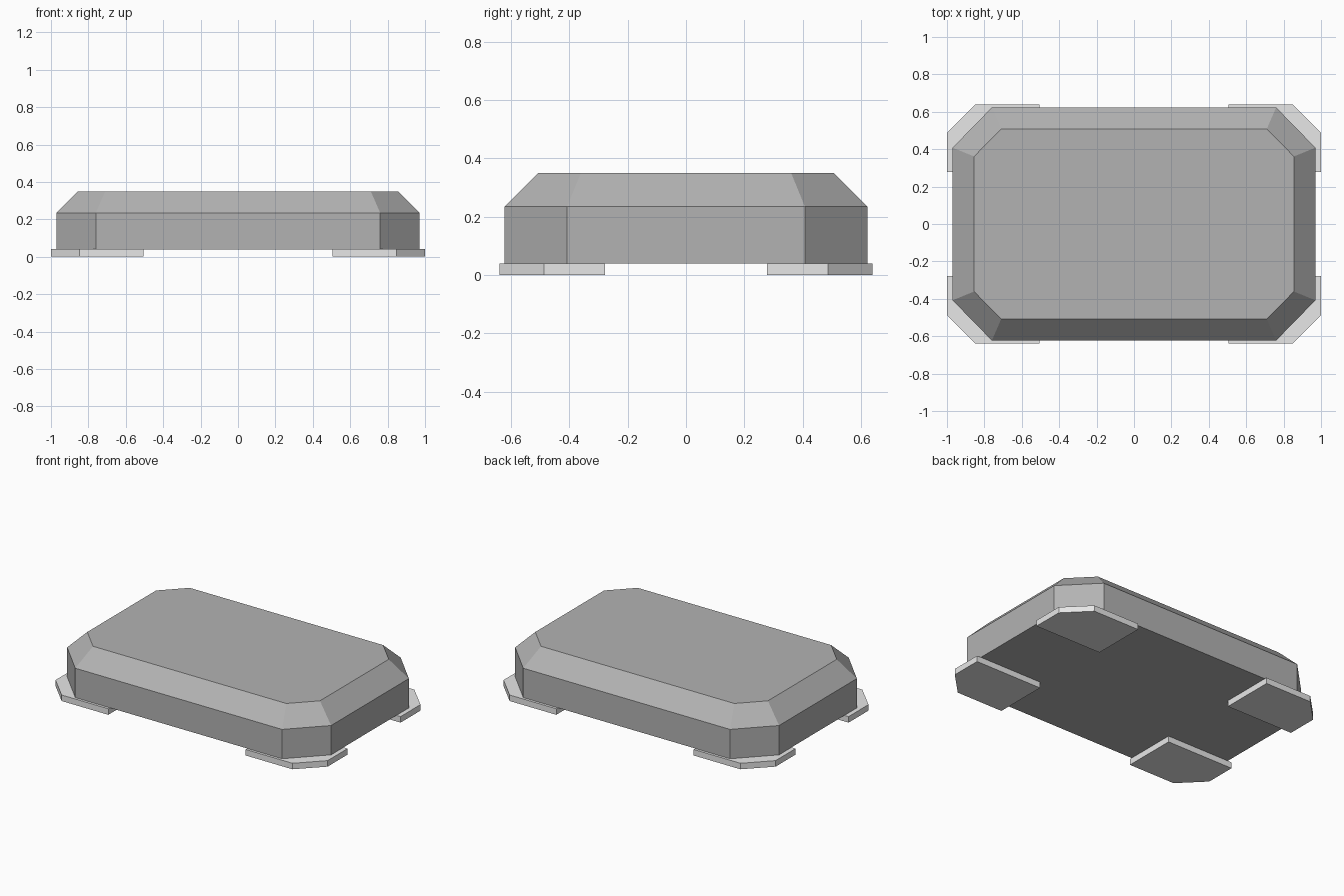
import bpy
import bmesh

cube = bpy.data.objects.get("Cube")
if cube:
    bpy.data.objects.remove(cube, do_unlink=True)


def make_material(name, value):
    mat = bpy.data.materials.new(name)
    mat.use_nodes = True
    colour = (value, value, value, 1)
    mat.diffuse_color = colour
    mat.node_tree.nodes["Principled BSDF"].inputs["Base Color"].default_value = colour
    return mat


def octagon(x, y, cut_x, cut_y, z):
    """Rectangle outline with cut corners, counter-clockwise."""
    a, b = x - cut_x, y - cut_y
    return [(x, -b, z), (x, b, z), (a, y, z), (-a, y, z),
            (-x, b, z), (-x, -b, z), (-a, -y, z), (a, -y, z)]


def loft(name, rings, mat):
    """Closed solid through a stack of matching outlines."""
    bm = bmesh.new()
    loops = [[bm.verts.new(p) for p in ring] for ring in rings]
    count = len(loops[0])
    bm.faces.new(loops[0][::-1])
    bm.faces.new(loops[-1])
    for low, high in zip(loops, loops[1:]):
        for i in range(count):
            j = (i + 1) % count
            bm.faces.new((low[i], low[j], high[j], high[i]))
    bmesh.ops.recalc_face_normals(bm, faces=bm.faces)
    mesh = bpy.data.meshes.new(name)
    bm.to_mesh(mesh)
    bm.free()
    mesh.materials.append(mat)
    obj = bpy.data.objects.new(name, mesh)
    bpy.context.collection.objects.link(obj)
    return obj


body_grey = make_material("body grey", 0.45)
pad_grey = make_material("light pad grey", 0.8)

# Body: cut-corner block with a sloped shoulder and flat lid
loft("body", [octagon(0.97, 0.623, 0.21, 0.215, 0.04),
              octagon(0.97, 0.623, 0.21, 0.215, 0.235),
              octagon(0.855, 0.508, 0.145, 0.147, 0.35)], body_grey)

# Four corner pads under the body
outline = [(0.505, 0.278), (1, 0.278), (1, 0.487), (0.848, 0.64), (0.505, 0.64)]
for side, sx in (("left", 1), ("right", -1)):
    for end, sy in (("front", -1), ("back", 1)):
        rings = [[(x * sx, y * sy, z) for x, y in outline] for z in (0, 0.04)]
        loft(f"{end}_{side}_pad", rings, pad_grey)
